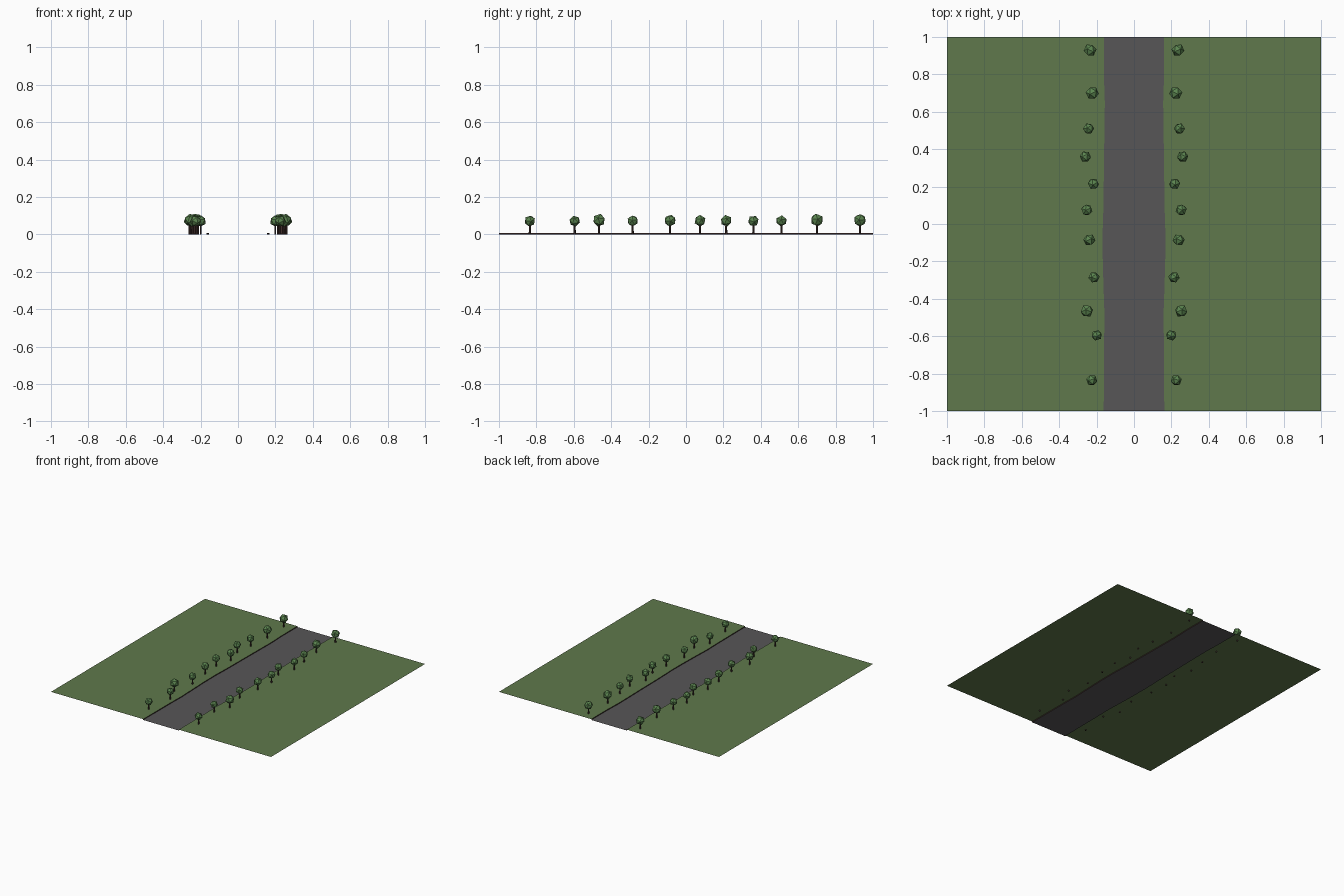
import bpy, bmesh, math, random
from mathutils import Matrix, Euler

if "Cube" in bpy.data.objects:
    bpy.data.objects.remove(bpy.data.objects["Cube"])

random.seed(4)
CURB = 0.007  # height of the verge above the road


def material(name, rgb):
    m = bpy.data.materials.new(name)
    m.diffuse_color = (*rgb, 1)
    m.use_nodes = True
    m.node_tree.nodes["Principled BSDF"].inputs["Base Color"].default_value = m.diffuse_color
    return m


GRASS = material("grass green", (0.115, 0.19, 0.072))
ASPHALT = material("asphalt grey", (0.095, 0.092, 0.095))
BARK = material("dark brown", (0.055, 0.028, 0.025))
LEAF = material("leaf green", (0.105, 0.235, 0.08))


def mirrored(name, bm, mat):
    """Object from the right-hand half, mirrored across x = 0."""
    me = bpy.data.meshes.new(name)
    bm.to_mesh(me)
    bm.free()
    me.materials.append(mat)
    ob = bpy.data.objects.new(name, me)
    bpy.context.collection.objects.link(ob)
    ob.modifiers.new("Mirror", 'MIRROR').use_axis[0] = True
    return ob


def strip(name, left, right, mat):
    """Sheet of quads between two equally long lines of points."""
    bm = bmesh.new()
    a = [bm.verts.new(p) for p in left]
    b = [bm.verts.new(p) for p in right]
    for i in range(len(a) - 1):
        bm.faces.new((a[i], b[i], b[i + 1], a[i + 1]))
    return mirrored(name, bm, mat)


# slightly uneven road edge: (y, x)
edge = [(-1, .162), (-.62, .16), (-.5, .157), (-.4, .161), (-.2, .167),
        (-.05, .168), (.1, .163), (.3, .161), (.5, .158), (.65, .156),
        (.8, .161), (1, .161)]
low = [(x, y, 0) for y, x in edge]
high = [(x, y, CURB) for y, x in edge]

# ground: road, curb wall and raised verge
strip("road", [(0, y, 0) for y, x in edge], low, ASPHALT)
strip("curb", low, high, BARK)
strip("verge", high, [(1, y, CURB) for y, x in edge], GRASS)

# trees: (x, y, crown radius)
trees = [(.235, .93, .033), (.223, .70, .034), (.243, .51, .029),
         (.26, .36, .029), (.217, .215, .03), (.252, .075, .03),
         (.239, -.085, .031), (.214, -.285, .029), (.252, -.465, .033),
         (.199, -.595, .028), (.226, -.835, .029)]
for i, (x, y, r) in enumerate(trees, 1):
    # trunk
    bm = bmesh.new()
    bmesh.ops.create_cone(bm, cap_ends=True, segments=6, radius1=.006,
                          radius2=.005, depth=.052,
                          matrix=Matrix.Translation((x, y, .026)))
    mirrored(f"trunk_{i}", bm, BARK)
    # faceted crown
    bm = bmesh.new()
    turn = Euler([random.uniform(0, math.tau) for _ in range(3)]).to_matrix().to_4x4()
    bmesh.ops.create_icosphere(bm, subdivisions=1, radius=r * 1.06,
                               matrix=Matrix.Translation((x, y, .043 + r)) @ turn)
    mirrored(f"crown_{i}", bm, LEAF)
